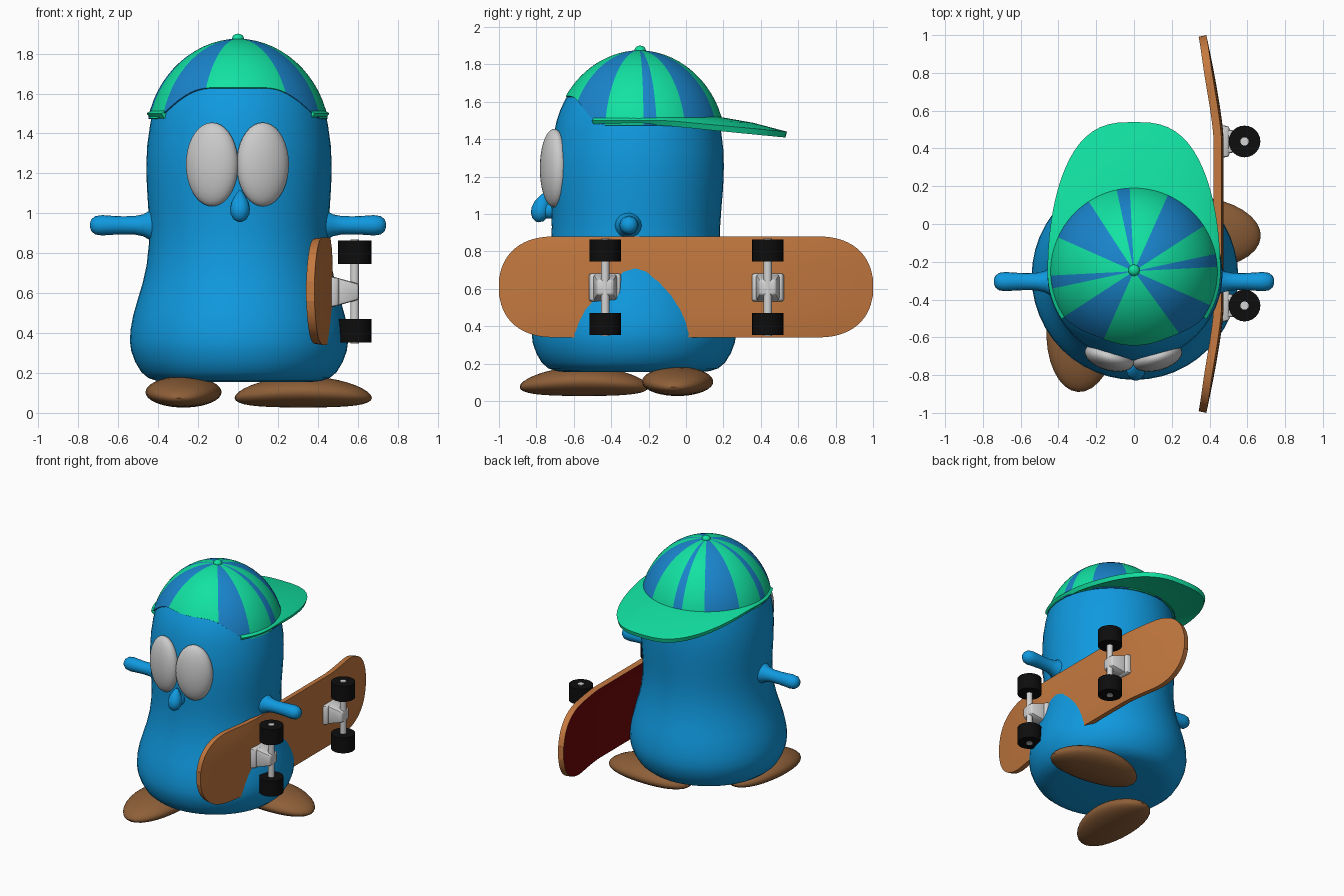
import bpy, bmesh, math
from mathutils import Matrix, Vector

if "Cube" in bpy.data.objects:
    bpy.data.objects.remove(bpy.data.objects["Cube"])


def material(name, rgb):
    m = bpy.data.materials.new(name)
    m.diffuse_color = (*rgb, 1)
    m.use_nodes = True
    m.node_tree.nodes["Principled BSDF"].inputs["Base Color"].default_value = m.diffuse_color
    return m


BLUE = material("body blue", (0.005, 0.32, 0.74))
GREEN = material("cap green", (0.006, 0.76, 0.36))
CAPBLUE = material("cap blue", (0.01, 0.23, 0.60))
WOOD = material("deck orange", (0.55, 0.19, 0.05))
RED = material("grip red", (0.16, 0.002, 0.003))
BROWN = material("foot brown", (0.27, 0.115, 0.04))
WHITE = material("eye white", (0.60, 0.60, 0.60))
METAL = material("truck grey", (0.66, 0.66, 0.66))
BLACK = material("wheel black", (0.004, 0.004, 0.004))


def finish(name, bm, mats, angle=40, solid=None):
    me = bpy.data.meshes.new(name)
    bm.to_mesh(me)
    bm.free()
    ob = bpy.data.objects.new(name, me)
    bpy.context.collection.objects.link(ob)
    for m in mats:
        me.materials.append(m)
    bpy.ops.object.select_all(action='DESELECT')
    ob.select_set(True)
    bpy.context.view_layer.objects.active = ob
    if solid:
        mod = ob.modifiers.new("thickness", 'SOLIDIFY')
        mod.thickness, mod.material_offset = solid
        mod.offset = -1
        bpy.ops.object.modifier_apply(modifier=mod.name)
    bpy.ops.object.shade_smooth_by_angle(angle=math.radians(angle))
    return ob


def grid(rows, closed=False):
    """Quad sheet through rows of points."""
    bm = bmesh.new()
    vs = [[bm.verts.new(p) for p in r] for r in rows]
    n = len(vs[0])
    for a, b in zip(vs, vs[1:]):
        for j in range(n if closed else n - 1):
            k = (j + 1) % n
            bm.faces.new((a[j], a[k], b[k], b[j]))
    return bm, vs


def revolve(profile, segs, matrix=Matrix(), center=lambda z: (0, 0)):
    """Closed solid of revolution about z from (radius, z) pairs, bottom to top."""
    rows = []
    for r, z in profile:
        cx, cy = center(z)
        rows.append([(cx + r * math.cos(2 * math.pi * i / segs),
                      cy + r * math.sin(2 * math.pi * i / segs), z) for i in range(segs)])
    bm, vs = grid(rows, True)
    bm.faces.new(vs[0][::-1])
    bm.faces.new(vs[-1])
    bm.transform(matrix)
    return bm


def ellipsoid(name, loc, size, mat, rot=0, arch=0):
    bm = bmesh.new()
    bmesh.ops.create_uvsphere(bm, u_segments=32, v_segments=18, radius=1)
    for v in bm.verts:
        x = v.co.x
        v.co = Vector((x * size[0], v.co.y * size[1], v.co.z * size[2] + arch * (0.5 - x * x)))
    bm.transform(Matrix.Translation(loc) @ Matrix.Rotation(math.radians(rot), 4, 'Z'))
    return finish(name, bm, [mat])


def axis_y(z):
    return -0.285 + 0.035 * z / 1.87


def dome(z, r=0.46, top=1.875):
    t = min(1, max(0, (z - 1.38) / (top - 1.38)))
    return r * max(0, 1 - t ** 1.95) ** (1 / 1.95)


# Body: pear-shaped trunk with a rounded head
profile = [(0.36, 0.155), (0.41, 0.16), (0.455, 0.175), (0.49, 0.205), (0.52, 0.255),
           (0.54, 0.31), (0.547, 0.36), (0.543, 0.42), (0.53, 0.49), (0.51, 0.56),
           (0.483, 0.65), (0.463, 0.74), (0.452, 0.84), (0.45, 0.93), (0.455, 1.03),
           (0.462, 1.14), (0.464, 1.25), (0.46, 1.34)]
for i in range(1, 13):
    z = 1.38 + 0.482 * math.sin(math.pi / 2 * i / 12.3)
    profile.append((dome(z, 0.45, 1.862), z))
finish("body", revolve(profile, 48, center=lambda z: (0.005, axis_y(z))), [BLUE])

# Cap crown: striped dome with an arched opening over the forehead
N, M = 120, 14
rows = []
for k in range(M + 1):
    row = []
    for i in range(N):
        a = 2 * math.pi * i / N
        f = min(1, max(0, (-math.sin(a) - 0.4) / 0.55))
        low = 1.475 + 0.155 * f * f * (3 - 2 * f)
        z = low + (1.8745 - low) * math.sin(math.pi / 2 * k / M)
        r = dome(z)
        row.append((r * math.cos(a), -0.25 + r * math.sin(a), z))
    rows.append(row)
bm, vs = grid(rows, True)
bm.faces.new(vs[-1])
for f in bm.faces:
    c = f.calc_center_median()
    deg = math.degrees(math.atan2(c.y + 0.25, c.x)) % 360
    q = deg % 90
    stripe = 3 < q < 12 or 33 < q < 66
    f.material_index = int(stripe and not 249 < deg < 306)
finish("cap_crown", bm, [GREEN, CAPBLUE], solid=(0.008, 0))

# Cap button
ellipsoid("cap_button", (0, -0.245, 1.875), (0.03, 0.03, 0.025), GREEN)

# Cap brim: sheet between the crown and a long oval outline at the back
inner, mid, outer = [], [], []
for i in range(49):
    t = math.radians(-33 + 246 * i / 48)
    s, c = math.sin(t), math.cos(t)
    cx = math.copysign(abs(c) ** 0.7, c) if s > 0 else c
    ox, oy = 0.458 * cx, -0.255 + (0.795 if s > 0 else 0.455) * s
    ix, iy = 0.43 * c, -0.255 + 0.43 * s
    zi = 1.52
    zo = 1.50 - 0.06 * max(0, oy + 0.1) / 0.64
    inner.append((ix, iy, zi))
    mid.append(((ix + ox) / 2, (iy + oy) / 2, (zi + zo) / 2 + 0.008 * max(0, s)))
    outer.append((ox, oy, zo))
bm, _ = grid([outer, mid, inner])
bmesh.ops.recalc_face_normals(bm, faces=bm.faces)
if sum(f.normal.z for f in bm.faces) < 0:
    bmesh.ops.reverse_faces(bm, faces=bm.faces)
finish("cap_brim", bm, [GREEN], solid=(0.032, 0))

# Eyes, arms and feet
for side, s in (("left", -1), ("right", 1)):
    ellipsoid(side + "_eye", (s * 0.127 - 0.003, -0.705, 1.245), (0.135, 0.07, 0.21), WHITE, s * 16)
    arm = [(0.085, 0.40), (0.075, 0.44), (0.055, 0.475), (0.046, 0.52), (0.045, 0.58),
           (0.048, 0.64), (0.051, 0.68), (0.046, 0.715), (0.03, 0.735), (0.01, 0.742)]
    m = Matrix.Translation((0, -0.305, 0.94)) @ Matrix.Rotation(s * math.pi / 2, 4, 'Y')
    finish(side + "_arm", revolve(arm, 16, m), [BLUE])
ellipsoid("left_foot", (-0.273, -0.545, 0.09), (0.345, 0.19, 0.078), BROWN, -94, 0.03)
ellipsoid("right_foot", (0.327, -0.045, 0.09), (0.345, 0.19, 0.078), BROWN, -4, 0.03)

# Beak: drooping teardrop
beak = [(0.008, -0.075), (0.032, -0.062), (0.047, -0.035), (0.05, -0.005),
        (0.042, 0.03), (0.026, 0.06), (0.008, 0.085)]
m = Matrix.Translation((0.01, -0.775, 1.03)) @ Matrix.Rotation(math.radians(-15), 4, 'X')
finish("beak", revolve(beak, 16, m), [BLUE])
ellipsoid("beak_root", (0.01, -0.735, 1.02), (0.042, 0.07, 0.045), BLUE)

# Skateboard deck: rounded plank with kicked ends, red grip on the inner face
rows = []
for i in range(61):
    y = math.sin(math.pi / 2 * (i / 30 - 1))
    u = max(0, (abs(y) - 0.70) / 0.30)
    w = max(0.05, 0.27 * max(0, 1 - u ** 2.3) ** (1 / 2.3))
    x = 0.475 - 0.092 * max(0, (abs(y) - 0.45) / 0.55) ** 1.3
    rows.append([(x - 0.012 * abs(w * j / 5 / 0.27) ** 4, y, 0.61 + w * j / 5) for j in range(-5, 6)])
bm, _ = grid(rows)
bmesh.ops.reverse_faces(bm, faces=bm.faces)
bm.normal_update()
if sum(f.normal.x for f in bm.faces) < 0:
    bmesh.ops.reverse_faces(bm, faces=bm.faces)
finish("skateboard_deck", bm, [WOOD, RED], solid=(0.042, 1))


def taper(name, y, x0, a0, x1, a1):
    """Block along x whose half sizes (y, z) go from a0 to a1."""
    bm = bmesh.new()
    bmesh.ops.create_cube(bm, size=2)
    for v in bm.verts:
        x, (hy, hz) = (x0, a0) if v.co.x < 0 else (x1, a1)
        v.co = (x, y + v.co.y * hy, 0.607 + v.co.z * hz)
    bmesh.ops.bevel(bm, geom=bm.edges[:], offset=0.012, segments=2, affect='EDGES', profile=0.5)
    finish(name, bm, [METAL])


def rod(name, y, z0, z1, r, mat):
    m = Matrix.Translation((0.585, y, 0))
    finish(name, revolve([(r, z0), (r, z1)], 24, m), [mat])


# Trucks and wheels
for end, y in (("front", -0.432), ("rear", 0.437)):
    taper(end + "_truck_base", y, 0.455, (0.088, 0.078), 0.505, (0.08, 0.07))
    taper(end + "_truck_hanger", y, 0.49, (0.065, 0.072), 0.605, (0.045, 0.04))
    rod(end + "_axle", y, 0.347, 0.869, 0.022, METAL)
    rod(end + "_lower_wheel", y, 0.352, 0.47, 0.084, BLACK)
    rod(end + "_upper_wheel", y, 0.746, 0.864, 0.084, BLACK)
